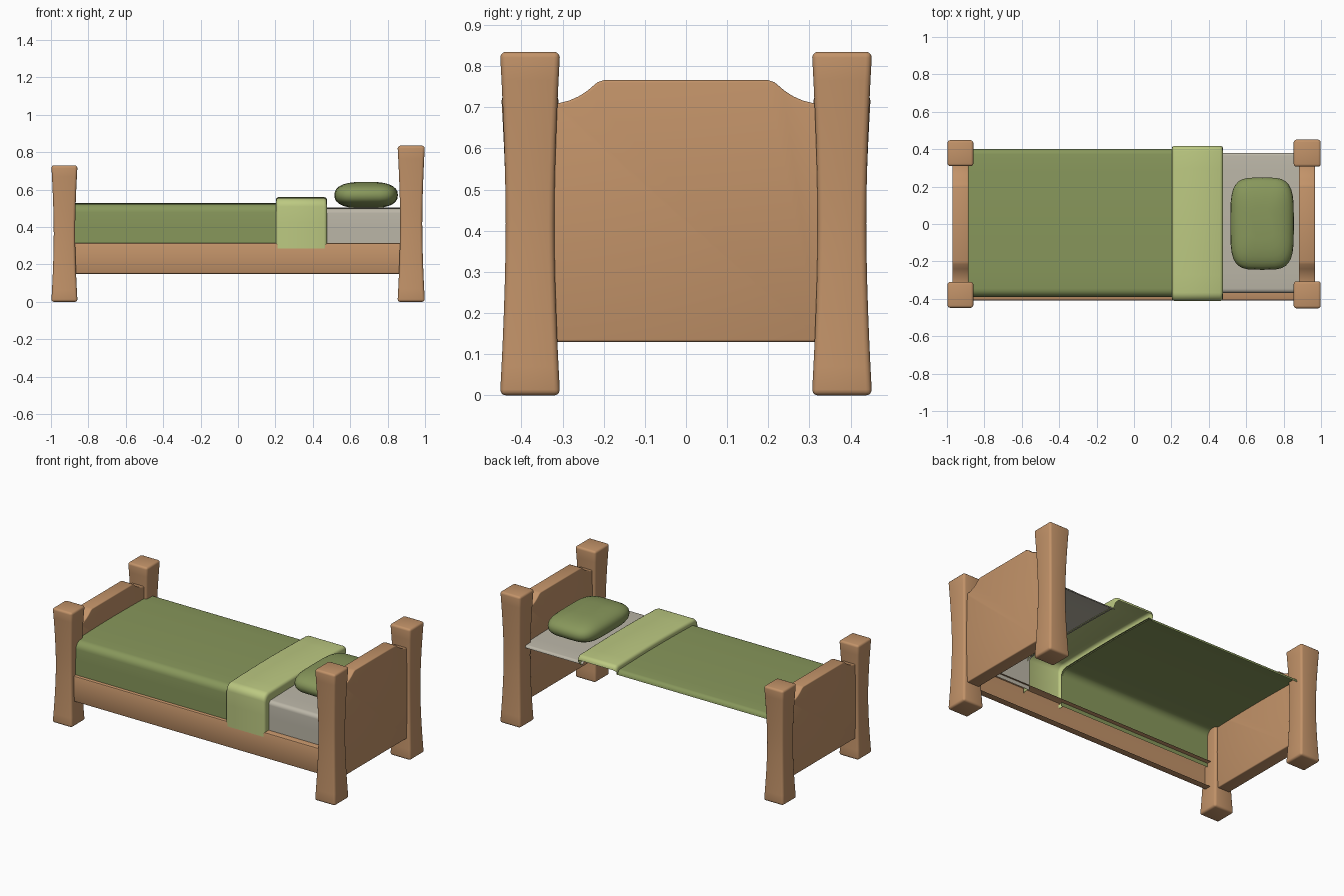
import bpy, bmesh, math

if "Cube" in bpy.data.objects:
    bpy.data.objects.remove(bpy.data.objects["Cube"])


def material(name, rgb):
    m = bpy.data.materials.new(name)
    m.diffuse_color = (*rgb, 1)
    m.use_nodes = True
    m.node_tree.nodes["Principled BSDF"].inputs["Base Color"].default_value = m.diffuse_color
    return m


WOOD = material("warm_wood", (0.54, 0.29, 0.14))
GREEN = material("olive_green", (0.245, 0.31, 0.105))
LIGHT = material("pale_green", (0.50, 0.58, 0.22))
GREY = material("sheet_grey", (0.50, 0.47, 0.39))


def finish(name, verts, faces, mat, bevel=0, angle=40, solid=True):
    me = bpy.data.meshes.new(name)
    me.from_pydata(verts, [], faces)
    if solid:
        bm = bmesh.new()
        bm.from_mesh(me)
        bmesh.ops.recalc_face_normals(bm, faces=bm.faces)
        bm.to_mesh(me)
        bm.free()
    me.materials.append(mat)
    ob = bpy.data.objects.new(name, me)
    bpy.context.collection.objects.link(ob)
    bpy.ops.object.select_all(action='DESELECT')
    ob.select_set(True)
    bpy.context.view_layer.objects.active = ob
    if bevel:
        mod = ob.modifiers.new("soft_edges", 'BEVEL')
        mod.width = bevel
        mod.segments = 3
        mod.limit_method = 'ANGLE'
        mod.angle_limit = math.radians(40)
        bpy.ops.object.modifier_apply(modifier=mod.name)
    bpy.ops.object.shade_smooth_by_angle(angle=math.radians(angle))
    return ob


def loft(rings, closed):
    """Quads between successive rings of equal length."""
    n = len(rings[0])
    verts = [p for r in rings for p in r]
    faces = []
    for i in range(len(rings) - 1):
        for j in range(n if closed else n - 1):
            k = (j + 1) % n
            faces.append((i * n + j, i * n + k, (i + 1) * n + k, (i + 1) * n + j))
    return verts, faces


# flared square posts, waisted in the middle
def post(name, cx, cy, height, end, waist):
    rings = []
    for i in range(13):
        t = i / 12
        h = waist + (end - waist) * abs(2 * t - 1) ** 1.7
        rings.append([(cx + a * h, cy + b * h, t * height)
                      for a, b in ((-1, -1), (1, -1), (1, 1), (-1, 1))])
    v, f = loft(rings, True)
    f += [(3, 2, 1, 0), (48, 49, 50, 51)]
    finish(name, v, f, WOOD, 0.014)


for side, sy in (("front", -1), ("back", 1)):
    post(side + "_head_post", 0.926, sy * 0.379, 0.835, 0.073, 0.059)
    post(side + "_foot_post", -0.928, sy * 0.379, 0.73, 0.070, 0.057)


# end boards with scooped shoulders
def board(name, x0, x1, top):
    half = [(0.33, 0.13), (0.33, top - 0.057), (0.31, top - 0.056), (0.285, top - 0.05),
            (0.26, top - 0.039), (0.24, top - 0.026), (0.215, top - 0.005), (0.20, top)]
    prof = half + [(-y, z) for y, z in reversed(half)]
    v, f = loft([[(x, y, z) for y, z in prof] for x in (x0, x1)], True)
    n = len(prof)
    f += [tuple(range(n)), tuple(range(2 * n - 1, n - 1, -1))]
    finish(name, v, f, WOOD, 0.006)


board("headboard", 0.882, 0.968, 0.766)
board("footboard", -0.970, -0.885, 0.661)

# front side rail: channel open at the rear
rail = [(-0.36, 0.15), (-0.40, 0.15), (-0.407, 0.153), (-0.41, 0.16),
        (-0.41, 0.305), (-0.407, 0.312), (-0.40, 0.315), (-0.36, 0.315)]
v, f = loft([[(x, y, z) for y, z in rail] for x in (-0.89, 0.89)], False)
finish("side_rail", v, [q[::-1] for q in f], WOOD, solid=False)


# bedding: a sheet draped over the front edge, with a short turned rear edge
def drape(y0, y1, top, r, low):
    pts = [(y0, low), (y0, (low + top) / 2)]
    for i in range(7):
        a = math.pi / 2 * i / 6
        pts.append((y0 + r - r * math.cos(a), top - 0.006 - r + r * math.sin(a)))
    for i in range(1, 8):
        t = i / 8
        pts.append((y0 + r + (y1 - y0 - 1.6 * r) * t,
                    top - 0.006 + 0.006 * math.sin(math.pi * t)))
    q = 0.6 * r
    for i in range(6):
        a = math.pi / 2 * i / 5
        pts.append((y1 - q + q * math.sin(a), top - 0.006 - q + q * math.cos(a)))
    return pts


def bedding(name, sections, mat):
    v, f = loft([[(x, y, z) for y, z in drape(*d)] for x, d in sections], False)
    finish(name, v, [q[::-1] for q in f], mat, angle=50, solid=False)


bedding("blanket", [(x, (-0.39, 0.40, 0.53, 0.045, 0.29)) for x in (-0.89, 0.21)], GREEN)
bedding("mattress_sheet", [(x, (-0.37, 0.38, 0.505, 0.025, 0.29)) for x in (0.46, 0.89)], GREY)
# folded band, with rounded rims stepping down at both ends
outer = (-0.412, 0.418, 0.561, 0.045, 0.285)
soft = (-0.408, 0.414, 0.556, 0.045, 0.285)
bedding("folded_blanket_band",
        [(0.202, (-0.39, 0.40, 0.525, 0.045, 0.285)), (0.202, (-0.398, 0.405, 0.545, 0.045, 0.285)),
         (0.206, soft), (0.218, outer), (0.46, outer), (0.472, soft),
         (0.476, (-0.398, 0.405, 0.545, 0.045, 0.285)), (0.476, (-0.37, 0.38, 0.50, 0.03, 0.285))],
        LIGHT)


# cushion-shaped pillow
def power(c, e):
    return math.copysign(abs(c) ** e, c)


rings = []
for i in range(1, 14):
    a = -math.pi / 2 + math.pi * i / 14
    r = power(math.cos(a), 0.7)
    rings.append([(0.685 + 0.17 * r * power(math.cos(b), 0.5),
                   0.002 + 0.247 * r * power(math.sin(b), 0.5),
                   0.571 + 0.071 * power(math.sin(a), 0.85))
                  for b in (2 * math.pi * j / 32 for j in range(32))])
v, f = loft(rings, True)
n = len(v)
f += [tuple(range(31, -1, -1)), tuple(range(n - 32, n))]
finish("pillow", v, f, GREEN, angle=60)
